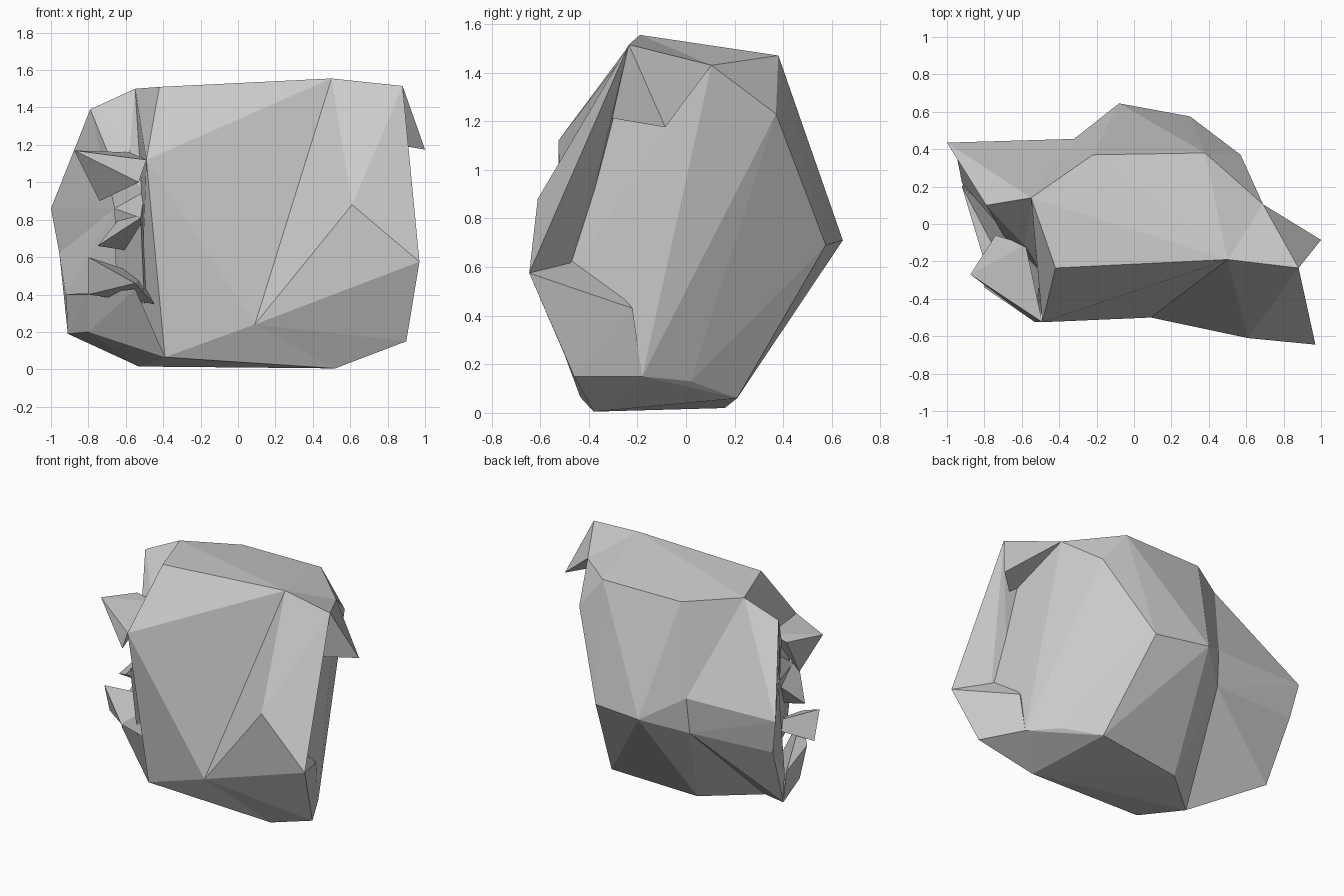
import bpy, bmesh

if "Cube" in bpy.data.objects:
    bpy.data.objects.remove(bpy.data.objects["Cube"])


def chunk(name, *points):
    """Flat-faced block wrapped around a few corner points."""
    bm = bmesh.new()
    for p in points:
        bm.verts.new(p)
    bmesh.ops.convex_hull(bm, input=bm.verts[:])
    loose = [v for v in bm.verts if not v.link_faces]
    bmesh.ops.delete(bm, geom=loose, context='VERTS')
    bmesh.ops.recalc_face_normals(bm, faces=bm.faces[:])
    me = bpy.data.meshes.new(name)
    bm.to_mesh(me)
    bm.free()
    ob = bpy.data.objects.new(name, me)
    bpy.context.collection.objects.link(ob)
    return ob


# corners shared by neighbouring blocks
top_mid = (.5, -.19, 1.555)
top_right = (.88, -.235, 1.515)
top_left = (-.55, .14, 1.5)
shoulder = (.69, .105, 1.43)
brow = (-.49, -.525, 1.12)
front_peak = (.61, -.61, .88)
front_foot = (.09, -.5, .24)
left_toe = (-.39, -.435, .065)
right_toe = (.52, -.38, .005)
left_base = (-.53, -.12, .015)
back_seam = (-.32, .455, .85)
back_notch = (-.33, .43, .6)
left_heel = (-.91, .22, .19)
crest = (-.79, .1, 1.39)
fin_low = (-.955, .4, .62)
lip_tip = (.97, -.645, .575)
recess_top = (.73, -.35, 1.22)
recess_mid = (.74, -.38, .9)
recess_low = (.77, -.5, .53)
side_toe = (.75, -.18, .15)
side_back = (.61, .02, .13)
side_rear = (.43, .21, .06)

# main boulder
chunk("boulder_body", top_left, top_mid, shoulder, brow, front_foot,
      left_toe, right_toe, left_base, back_seam, back_notch, side_rear,
      side_back, (-.42, -.235, 1.51), (-.22, .37, 1.47), (.38, .38, 1.47),
      (-.2, .16, .02), (-.08, .645, .71), (.3, .575, .69), (.57, .37, 1.23))

# right part, meeting the body in a front valley, with a recessed side
chunk("right_core", top_mid, front_peak, front_foot, right_toe, shoulder,
      recess_top, recess_mid, recess_low, side_toe, side_back, side_rear,
      (.57, .37, 1.23))
chunk("front_lip", top_mid, top_right, front_peak, lip_tip,
      recess_top, recess_mid, recess_low)
chunk("front_right_corner", front_peak, front_foot, right_toe, lip_tip,
      recess_low, side_toe, (.9, -.46, .15), (.73, -.315, .445),
      (.76, -.22, .43))
chunk("right_overhang", top_mid, top_right, shoulder, recess_top,
      (1.0, -.085, 1.175))

# back left fin, folded along its lower edge
chunk("fin_upper", top_left, crest, back_seam, back_notch, fin_low,
      (-1.0, .435, .86), (-.66, -.08, .86))
chunk("fin_lower", back_notch, fin_low, left_heel, left_base,
      (-.92, .22, .4), (-.66, -.08, .86))

# stepped left side behind the shards
chunk("left_step", top_left, crest, (-.58, -.12, 1.17), (-.7, -.06, 1.17),
      (-.66, -.1, .86), (-.5, -.25, .95), (-.4, .2, .8))
chunk("left_core", (-.66, -.1, .86), (-.52, -.45, .81), (-.5, -.4, .35),
      (-.65, -.1, .4), (-.45, .1, .5), (-.5, -.25, .95))

# broken shards on the left side
chunk("upper_left_shard", brow, (-.875, -.27, 1.17), (-.53, -.525, 1.0),
      (-.58, -.11, 1.16), (-.74, -.06, 1.16), (-.74, -.2, .9))
chunk("middle_left_shard", (-.52, -.5, .81), (-.75, -.25, .66),
      (-.6, -.08, .85), (-.5, -.2, .62))
chunk("lower_left_shard", (-.8, -.34, .6), (-.8, -.28, .4),
      (-.55, -.51, .46), (-.5, -.1, .5), (-.45, -.4, .35))
chunk("lower_left_foot", left_toe, left_heel, left_base, (-.8, -.12, .2),
      (-.8, -.2, .4), (-.92, .2, .4), (-.55, -.5, .43))
